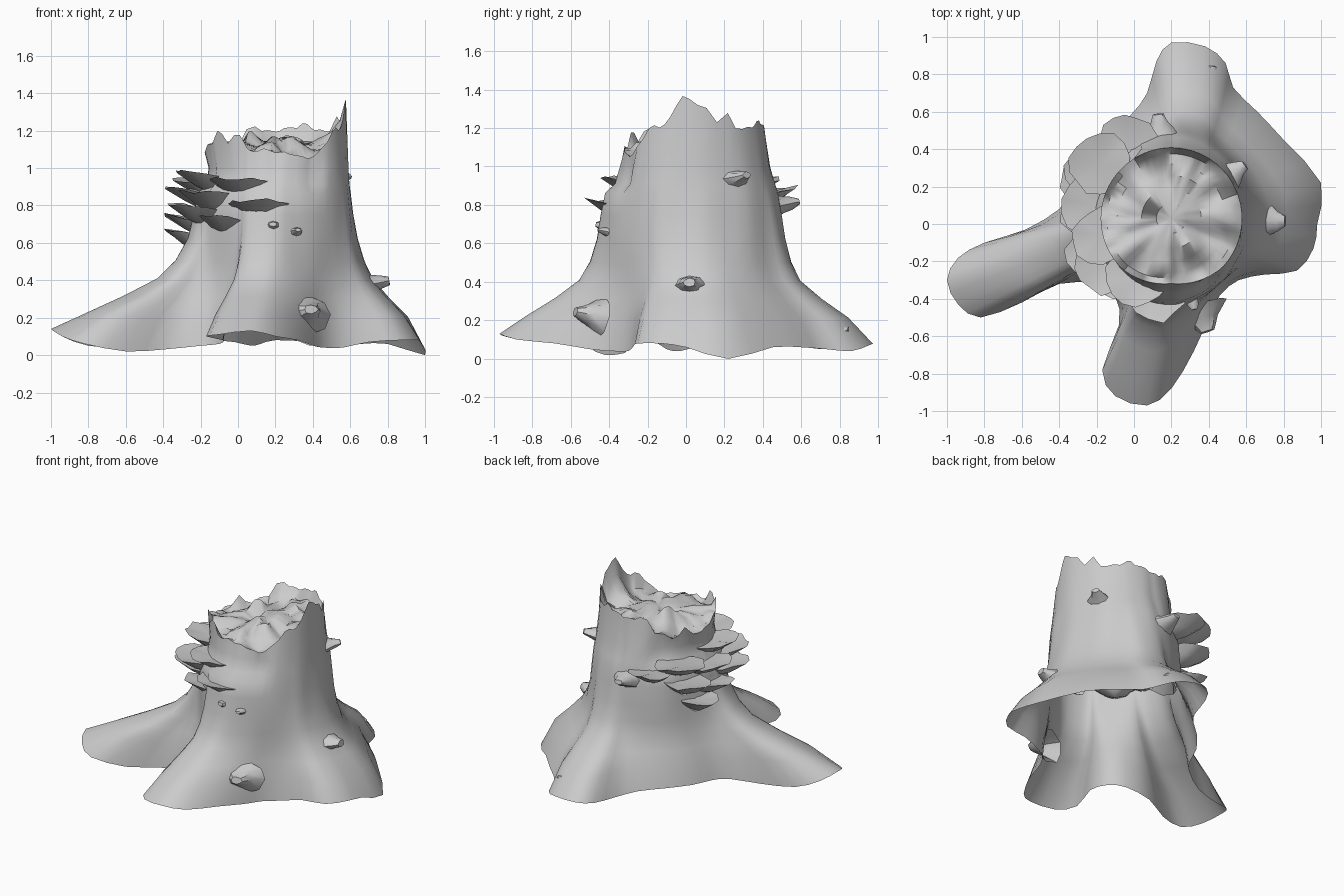
import bpy, bmesh, math, random
from mathutils import Vector, Matrix, noise

if "Cube" in bpy.data.objects:
    bpy.data.objects.remove(bpy.data.objects["Cube"])

random.seed(7)
CX, CY = 0.2, 0.03


def finish(name, bm, angle=40):
    bmesh.ops.recalc_face_normals(bm, faces=bm.faces)
    me = bpy.data.meshes.new(name)
    bm.to_mesh(me)
    bm.free()
    ob = bpy.data.objects.new(name, me)
    bpy.context.collection.objects.link(ob)
    bpy.ops.object.select_all(action='DESELECT')
    ob.select_set(True)
    bpy.context.view_layer.objects.active = ob
    bpy.ops.object.shade_smooth_by_angle(angle=math.radians(angle))
    return ob


def lerp_table(table, a):
    for (a0, v0), (a1, v1) in zip(table, table[1:]):
        if a0 <= a <= a1:
            return v0 + (v1 - v0) * (a - a0) / (a1 - a0)
    return table[-1][1]


def polar(r, a, z, ry=None):
    t = math.radians(a)
    return Vector((CX + r * math.cos(t), CY + (ry or r) * math.sin(t), z))


# Ground outline of the stump: four roots, counterclockwise from the right
outline = [(.98, 0, .06), (1, .22, 0), (.8, .45, .06), (.66, .6, .06), (.53, .73, .05),
           (.49, .86, .04), (.38, .95, .07), (.2, .97, .08), (.12, .87, .06), (.07, .7, .05),
           (-.02, .58, .07), (-.15, .46, .08), (-.27, .31, .08), (-.33, .18, .08),
           (-.4, .08, .07), (-.58, -.03, .04), (-.8, -.1, .05), (-.94, -.18, .1),
           (-1, -.3, .14), (-.94, -.43, .1), (-.82, -.5, .06), (-.6, -.42, .02),
           (-.4, -.32, .03), (-.2, -.32, .05), (-.1, -.39, .06), (-.08, -.54, .08),
           (-.17, -.78, .1), (-.1, -.92, .11), (.07, -.97, .13), (.2, -.88, .1),
           (.32, -.68, .08), (.4, -.5, .05), (.46, -.38, .04), (.56, -.3, .04),
           (.7, -.27, .07), (.87, -.25, .08), (.96, -.13, .08)]
pts = [Vector(p) for p in outline]
n = len(pts)
base = []
for i in range(n):
    a, b, c, d = pts[i - 1], pts[i], pts[(i + 1) % n], pts[(i + 2) % n]
    base += [b, (b + c) * 0.5625 - (a + d) * 0.0625]
n = len(base)

# Root spread by height, and rim height by angle
spread = [(.2, .76), (.3, .51), (.4, .29), (.5, .17), (.62, .09), (.75, .05), (.86, .03),
          (.91, .015), (1.0, 0)]
rim = [(0, 1.33), (14, 1.3), (22, 1.19), (60, 1.18), (100, 1.19), (118, 1.12), (140, 1.08),
       (180, 1.08), (215, 1.14), (240, 1.12), (262, 1.07), (300, 1.05), (318, 1.12),
       (335, 1.2), (345, 1.28), (360, 1.33)]
spikes = {352: .07, 28: .11, 66: .06, 80: .05, 112: .09, 152: .09, 218: .08, 236: .09,
          262: .05, 325: .06}

bm = bmesh.new()
angles = []
for i, p in enumerate(base):
    t = math.degrees(math.atan2(p.y - CY, p.x - CX)) % 360
    u = (360 * i / n - 2) % 360
    d = (t - u + 180) % 360 - 180
    angles.append((u + d * 0.7) % 360)

rings = [[bm.verts.new(p) for p in base]]
for z, f in spread:
    row = []
    for p, a in zip(base, angles):
        # the bark is peeled away on the left and front above the fungi
        peel = max(0, min(1, (a - 116) / 6, (310 - a) / 6)) if z > .88 else 0
        r = .42 - .03 * z - .035 * peel
        r += .012 * noise.noise(Vector((p.x * 4, p.y * 4, z * 3)))
        bulge = .05 * max(0, 1 - ((z - .72) / .36) ** 2)
        q = polar(r, a, z, r + bulge).lerp(p, f)
        q.z = z + p.z * .25 * f
        row.append(bm.verts.new(q))
    rings.append(row)

# Splintered rim and lumpy broken wood inside it
for k, (rad, mix) in enumerate([(.378, 0), (.345, .25), (.29, .55), (.23, .8), (.16, 1), (.08, 1)]):
    row = []
    for a in angles:
        front = max(0, 1 - abs(a - 270) / 45)
        q = polar(rad - .03 * front * (k < 2), a, 0)
        lump = noise.noise(Vector((q.x * 7, q.y * 7, 3.7)))
        lump += .5 * noise.noise(Vector((q.x * 15, q.y * 15, 1.2)))
        z = lerp_table(rim, a) * (1 - mix) + 1.17 * mix - .035 * (k > 0)
        z += lump * (.04 if k == 0 else .085)
        for s, h in spikes.items():
            dist = abs((a - s + 180) % 360 - 180)
            z += max(0, h * (1, .4, 0, 0, 0, 0)[k] * (1 - dist / 10))
        q.z = min(z, 1.4)
        row.append(bm.verts.new(q))
    rings.append(row)
for lo, hi in zip(rings, rings[1:]):
    for i in range(n):
        j = (i + 1) % n
        bm.faces.new((lo[i], lo[j], hi[j], hi[i]))
mid = bm.verts.new((CX, CY, 1.14))
for i in range(n):
    bm.faces.new((rings[-1][i], rings[-1][(i + 1) % n], mid))
finish("stump", bm, 45)


# Shelf fungus: wavy flat cap tapering down to the bark
def fungus(idx, ang, z, outer, half, depth=.17):
    bm = bmesh.new()
    c = outer - depth
    edge, inner = [], []
    for k in range(14):
        t = 2 * math.pi * k / 14
        w = random.uniform(.88, 1.08)
        x, y = depth * math.cos(t) * w, half * math.sin(t) * w
        edge.append(bm.verts.new((c + x, y, z + random.uniform(-.012, .012) + .12 * x)))
        inner.append(bm.verts.new((c - .04 + x * .6, y * .65, z - .055)))
    top = bm.verts.new((c, 0, z - .015))
    low = bm.verts.new((c - .07, 0, z - .12))
    for k in range(14):
        j = (k + 1) % 14
        bm.faces.new((edge[k], edge[j], top))
        bm.faces.new((edge[j], edge[k], inner[k], inner[j]))
        bm.faces.new((inner[j], inner[k], low))
    bm.transform(Matrix.Translation((CX, CY, 0)) @ Matrix.Rotation(math.radians(ang), 4, 'Z'))
    finish(f"shelf_fungus_{idx}", bm)


for i, f in enumerate([(120, .88, .63, .15), (143, .93, .65, .17), (148, .79, .65, .15),
                       (160, .65, .64, .12), (170, .88, .6, .17), (176, .73, .6, .14),
                       (194, .96, .55, .15), (203, .78, .6, .15), (214, .86, .6, .16),
                       (240, .93, .53, .17), (228, .72, .55, .13), (257, .81, .56, .18)]):
    fungus(i + 1, *f)


# Broken branch stubs: flared, flattened lumps pointing outward
def stub(idx, pos, size, length, lift=.2):
    bm = bmesh.new()
    rows = []
    for d, s in [(-.07, 2.1), (0, 1.25), (length * .55, .85), (length, .5)]:
        rows.append([bm.verts.new((s * size * math.cos(k * math.pi / 4) * random.uniform(.85, 1.15),
                                   s * size * .65 * math.sin(k * math.pi / 4) * random.uniform(.85, 1.15),
                                   d)) for k in range(8)])
    for lo, hi in zip(rows, rows[1:]):
        for k in range(8):
            j = (k + 1) % 8
            bm.faces.new((lo[k], lo[j], hi[j], hi[k]))
    bm.faces.new(rows[-1])
    out = Vector((pos[0] - CX, pos[1] - CY, 0)).normalized()
    side = Vector((-out.y, out.x, 0))
    out = (out + Vector((0, 0, lift))).normalized()
    up = out.cross(side)
    m = Matrix((side, up, out)).transposed().to_4x4()
    bm.transform(Matrix.Translation(pos) @ m)
    finish(f"branch_stub_{idx}", bm)


for i, s in enumerate([((.37, -.51, .23), .075, .07), ((.72, .02, .38), .065, .09),
                       ((.53, .27, .94), .05, .08), ((.14, .5, .8), .055, .09),
                       ((.19, -.42, .69), .04, .05), ((.31, -.41, .66), .03, .05),
                       ((.4, .8, .14), .05, .05)]):
    stub(i + 1, *s)
